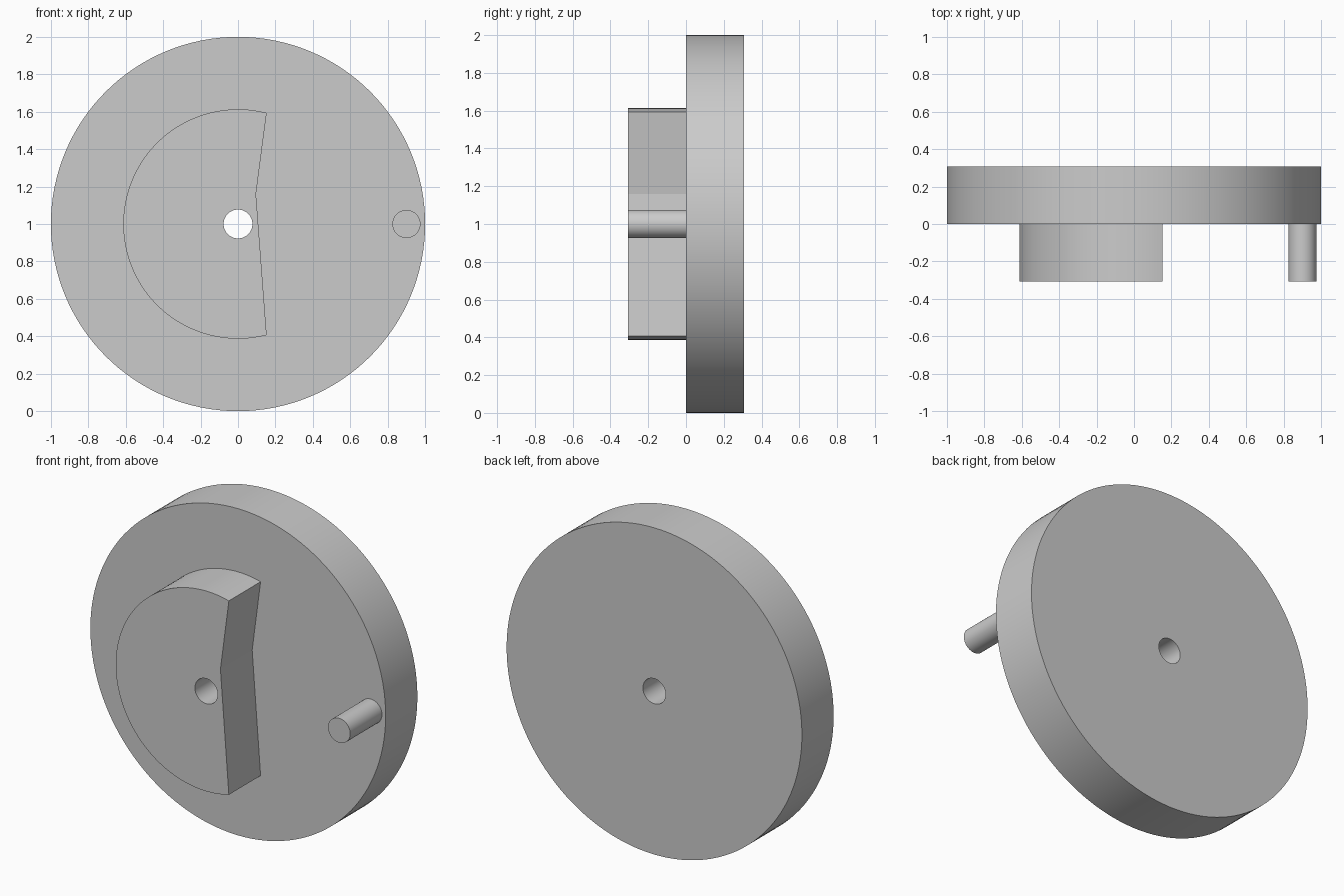
import bpy, bmesh
from math import sin, cos, pi, asin, radians
from mathutils import Vector

if "Cube" in bpy.data.objects:
    bpy.data.objects.remove(bpy.data.objects["Cube"])

DEPTH = 0.307
CENTRE_Z = 1.0


def arc(radius, start, end, steps, cx=0.0):
    """Points (x, z) on an arc around the wheel's axis height."""
    return [(cx + radius * cos(start + (end - start) * i / steps),
             CENTRE_Z + radius * sin(start + (end - start) * i / steps))
            for i in range(steps + 1)]


def circle(radius, steps, cx=0.0):
    return arc(radius, 0, 2 * pi, steps, cx)[:-1]


def extruded(name, loops, y0, y1):
    """Fill closed outlines (later ones are holes) and extrude along y."""
    bm = bmesh.new()
    for loop in loops:
        vs = [bm.verts.new((x, y0, z)) for x, z in loop]
        for i, v in enumerate(vs):
            bm.edges.new((v, vs[(i + 1) % len(vs)]))
    bmesh.ops.triangle_fill(bm, edges=bm.edges[:], use_beauty=True,
                            use_dissolve=False, normal=(0, -1, 0))
    ext = bmesh.ops.extrude_face_region(bm, geom=bm.faces[:], use_keep_orig=True)
    moved = [g for g in ext["geom"] if isinstance(g, bmesh.types.BMVert)]
    bmesh.ops.translate(bm, vec=Vector((0, y1 - y0, 0)), verts=moved)
    bmesh.ops.recalc_face_normals(bm, faces=bm.faces[:])
    mesh = bpy.data.meshes.new(name)
    bm.to_mesh(mesh)
    bm.free()
    obj = bpy.data.objects.new(name, mesh)
    bpy.context.collection.objects.link(obj)
    bpy.ops.object.select_all(action='DESELECT')
    obj.select_set(True)
    bpy.context.view_layer.objects.active = obj
    bpy.ops.object.shade_smooth_by_angle(angle=radians(5.9))
    return obj


axle_hole = circle(0.077, 64)

# Wheel disc with axle hole
extruded("wheel_disc", [circle(1.0, 128), axle_hole], 0.0, DEPTH)

# Counterweight: large arc closed by a slightly bent edge
R, EDGE_X = 0.613, 0.153
a = pi / 2 - asin(EDGE_X / R)
weight = arc(R, a, 2 * pi - a, 90) + [(0.096, 1.16)]
extruded("counterweight", [weight, axle_hole], -DEPTH, 0.0)

# Crank pin near the rim
extruded("crank_pin", [circle(0.075, 64, 0.9)], -DEPTH, 0.0)
